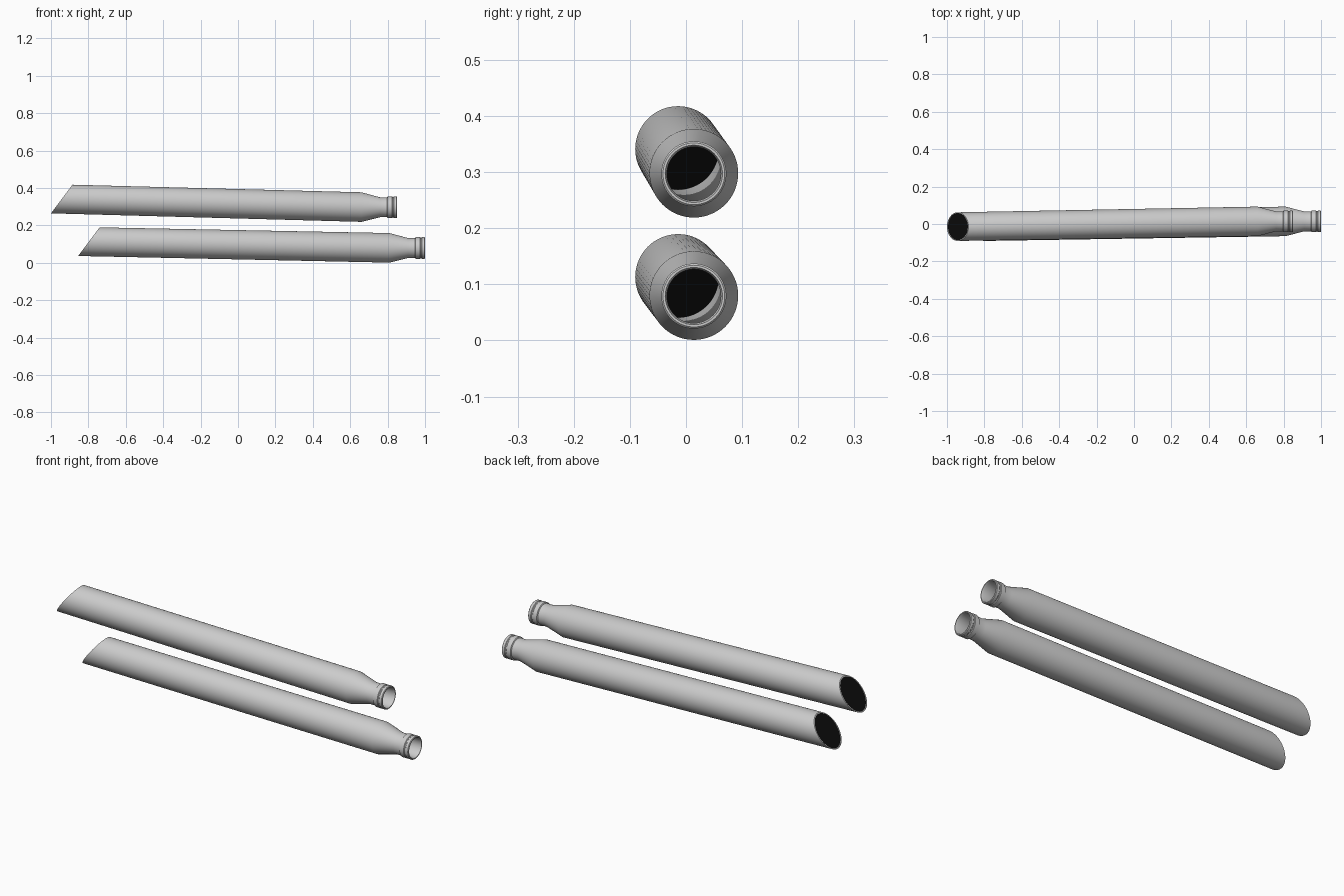
import bpy, bmesh, math

if "Cube" in bpy.data.objects:
    bpy.data.objects.remove(bpy.data.objects["Cube"], do_unlink=True)

SEGMENTS = 64


def make_material(name, value):
    mat = bpy.data.materials.new(name)
    mat.use_nodes = True
    color = (value, value, value, 1)
    mat.diffuse_color = color
    bsdf = mat.node_tree.nodes["Principled BSDF"]
    bsdf.inputs["Base Color"].default_value = color
    bsdf.inputs["Roughness"].default_value = 0.5
    return mat


metal = make_material("light grey metal", 0.6)
soot = make_material("soot black", 0.004)


def add_ring(bm, x, y, z, radius, slant=0.0):
    """Circle around the x axis, optionally sheared for the slash cut."""
    ring = []
    for i in range(SEGMENTS):
        a = 2 * math.pi * i / SEGMENTS
        dy, dz = radius * math.cos(a), radius * math.sin(a)
        ring.append(bm.verts.new((x + slant * dz, y + dy, z + dz)))
    return ring


def finish(bm, name, mat):
    bmesh.ops.recalc_face_normals(bm, faces=bm.faces[:])
    mesh = bpy.data.meshes.new(name)
    bm.to_mesh(mesh)
    bm.free()
    mesh.materials.append(mat)
    obj = bpy.data.objects.new(name, mesh)
    bpy.context.collection.objects.link(obj)
    bpy.ops.object.select_all(action='DESELECT')
    obj.select_set(True)
    bpy.context.view_layer.objects.active = obj
    bpy.ops.object.shade_smooth_by_angle(angle=math.radians(20))


# Neck and lip: distance past the shoulder, radius
NECK = [(0.1, 0.053), (0.137, 0.053), (0.14, 0.058), (0.163, 0.058),
        (0.166, 0.055), (0.171, 0.055), (0.174, 0.058), (0.187, 0.058),
        (0.19, 0.055), (0.19, 0.051), (0.18, 0.048), (0.1, 0.048)]
SLANT = 0.75
TAIL_RADIUS, BODY_RADIUS, WALL = 0.0765, 0.079, 0.004


def build_pipe(prefix, cut_x, shoulder_x, cut_z, shoulder_z):
    tail = (cut_x, -0.014, cut_z)
    shoulder = (shoulder_x, 0.014, shoulder_z)

    # Hollow pipe: outer wall, neck, lip, then back along the inner wall
    bm = bmesh.new()
    rings = [add_ring(bm, *tail, TAIL_RADIUS, SLANT),
             add_ring(bm, *shoulder, BODY_RADIUS)]
    for dx, radius in NECK:
        rings.append(add_ring(bm, shoulder_x + dx, 0.014, shoulder_z - 0.001, radius))
    rings.append(add_ring(bm, *shoulder, BODY_RADIUS - WALL))
    rings.append(add_ring(bm, *tail, TAIL_RADIUS - WALL, SLANT))
    for a, b in zip(rings, rings[1:] + rings[:1]):
        for i in range(SEGMENTS):
            j = (i + 1) % SEGMENTS
            bm.faces.new((a[i], a[j], b[j], b[i]))
    finish(bm, prefix + "_exhaust_pipe", metal)

    # Dark plate just inside the slash cut
    bm = bmesh.new()
    bm.faces.new(add_ring(bm, cut_x + 0.003, -0.014, cut_z,
                          TAIL_RADIUS - WALL, SLANT)[::-1])
    finish(bm, prefix + "_dark_outlet", soot)


build_pipe("upper", -0.9425, 0.66, 0.341, 0.298)
build_pipe("lower", -0.7975, 0.81, 0.113, 0.08)
